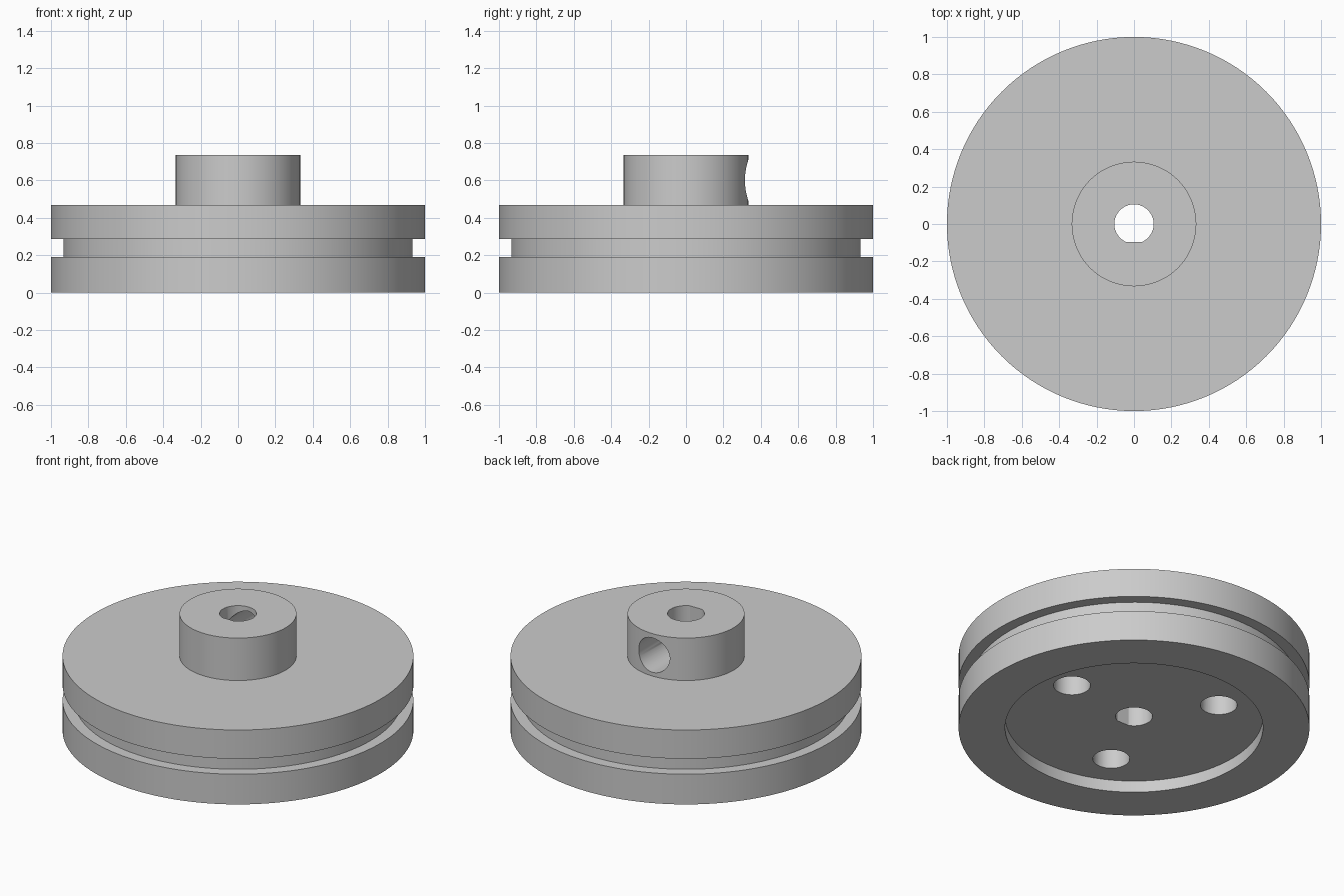
import bpy, bmesh, math
from mathutils import Matrix, Vector

cube = bpy.data.objects.get("Cube")
if cube:
    bpy.data.objects.remove(cube, do_unlink=True)

SIDES = 128
BORE_R, FLAT_Y = 0.105, -0.097

grey = bpy.data.materials.new("plain_grey")
grey.use_nodes = True
grey.diffuse_color = (0.6, 0.6, 0.6, 1)
grey.node_tree.nodes["Principled BSDF"].inputs["Base Color"].default_value = (0.6, 0.6, 0.6, 1)


def to_object(name, bm):
    bmesh.ops.recalc_face_normals(bm, faces=bm.faces)
    mesh = bpy.data.meshes.new(name)
    bm.to_mesh(mesh)
    bm.free()
    mesh.materials.append(grey)
    obj = bpy.data.objects.new(name, mesh)
    bpy.context.collection.objects.link(obj)
    return obj


def lathe(name, profile):
    """Revolve an (r, z) profile that starts and ends on the axis."""
    bm = bmesh.new()
    verts = [bm.verts.new((r, 0, z)) for r, z in profile]
    edges = [bm.edges.new(pair) for pair in zip(verts, verts[1:])]
    bmesh.ops.spin(bm, geom=verts + edges, cent=(0, 0, 0), axis=(0, 0, 1),
                   angle=math.tau, steps=SIDES, use_merge=True)
    bmesh.ops.remove_doubles(bm, verts=bm.verts, dist=1e-5)
    return to_object(name, bm)


def rod(name, start, end, radius):
    """Closed cylinder between two points."""
    start, end = Vector(start), Vector(end)
    axis = end - start
    place = Matrix.Translation((start + end) / 2) @ axis.to_track_quat('Z', 'Y').to_matrix().to_4x4()
    bm = bmesh.new()
    bmesh.ops.create_cone(bm, cap_ends=True, segments=64, radius1=radius,
                          radius2=radius, depth=axis.length, matrix=place)
    return to_object(name, bm)


def cut(body, cutter):
    cutter.hide_render = True
    mod = body.modifiers.new("cut", 'BOOLEAN')
    mod.operation, mod.solver, mod.object = 'DIFFERENCE', 'EXACT', cutter
    bpy.context.view_layer.objects.active = body
    bpy.ops.object.modifier_apply(modifier=mod.name)
    bpy.data.objects.remove(cutter, do_unlink=True)


# Grooved wheel with a raised hub and a recessed underside
wheel = lathe("grooved_wheel", [
    (0, 0.073), (0.735, 0.073), (0.735, 0), (1, 0), (1, 0.19),
    (0.933, 0.19), (0.933, 0.287), (1, 0.287), (1, 0.468),
    (0.333, 0.468), (0.333, 0.735), (0, 0.735)])

# D-shaped shaft bore, flattened on the front side
bore = rod("bore_cutter", (0, 0, -0.1), (0, 0, 0.9), BORE_R)
for v in bore.data.vertices:
    v.co.y = max(v.co.y, FLAT_Y)
cut(wheel, bore)

# Set screw hole from the back of the hub into the bore
cut(wheel, rod("set_screw_cutter", (0, 0.02, 0.6), (0, 0.5, 0.6), 0.108))

# Three blind holes in the underside
for k in range(3):
    a = math.radians(5 + 120 * k)
    x, y = 0.5 * math.cos(a), 0.5 * math.sin(a)
    cut(wheel, rod("blind_hole_cutter", (x, y, 0), (x, y, 0.35), BORE_R))

# Smooth round walls with crisp rims
bpy.ops.object.select_all(action='DESELECT')
wheel.select_set(True)
bpy.context.view_layer.objects.active = wheel
bpy.ops.object.shade_smooth_by_angle(angle=math.radians(30))
